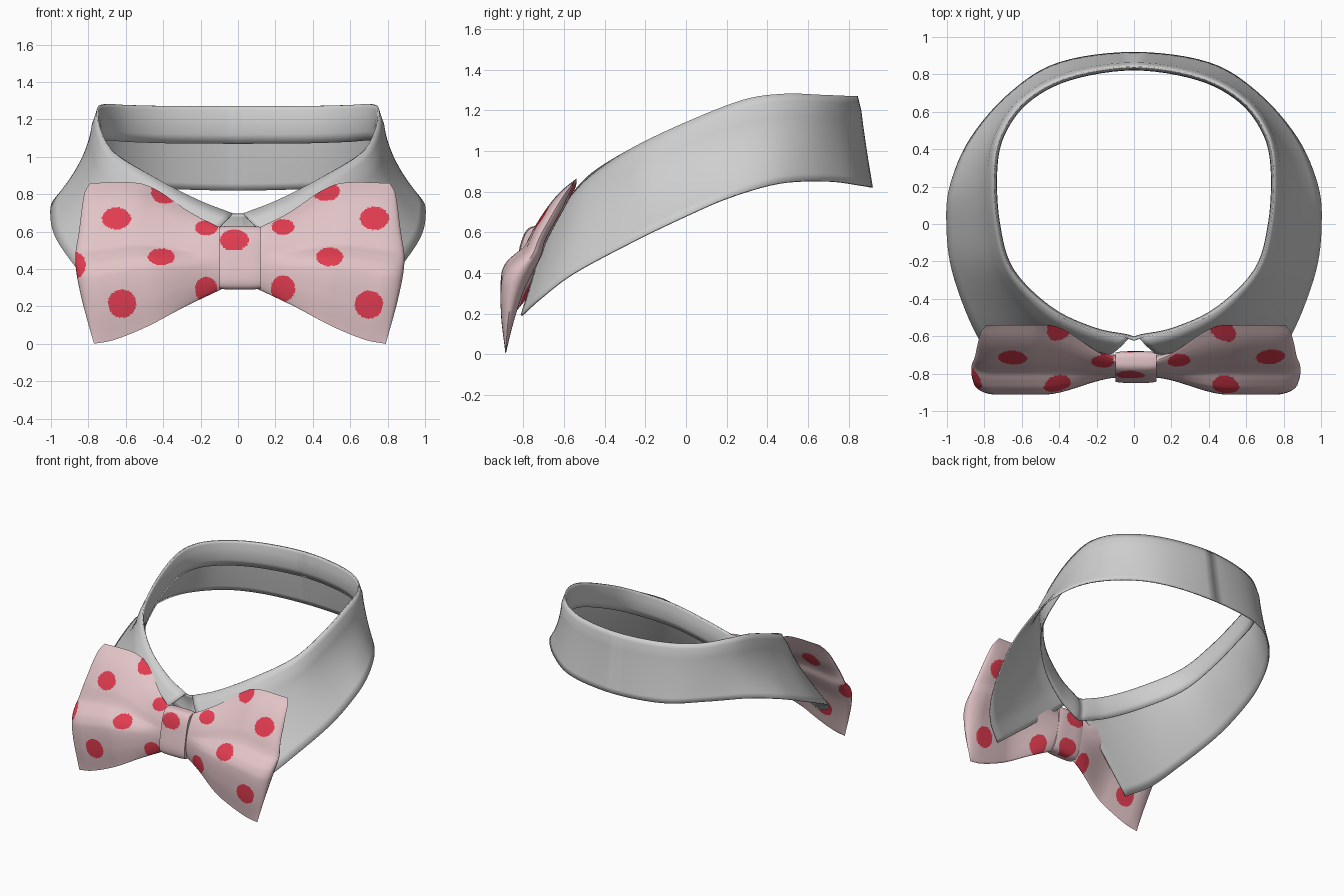
import bpy, bmesh, math

if "Cube" in bpy.data.objects:
    bpy.data.objects.remove(bpy.data.objects["Cube"])

def material(name, col):
    m = bpy.data.materials.new(name)
    m.diffuse_color = (*col, 1)
    m.use_nodes = True
    m.node_tree.nodes["Principled BSDF"].inputs["Base Color"].default_value = m.diffuse_color
    return m

GREY = material("collar grey", (0.62, 0.62, 0.62))
PINK = material("pale pink", (0.76, 0.55, 0.57))
RED = material("dot red", (0.75, 0.045, 0.08))

def curve(keys, t):
    """Smooth interpolation through (position, value) keys."""
    n = len(keys)
    i = 0
    while i < n - 2 and t > keys[i + 1][0]:
        i += 1
    def slope(k):
        a, b = keys[max(k - 1, 0)], keys[min(k + 1, n - 1)]
        return (b[1] - a[1]) / (b[0] - a[0])
    (x0, y0), (x1, y1) = keys[i], keys[i + 1]
    h = x1 - x0
    s = min(max((t - x0) / h, 0), 1)
    return ((2*s**3 - 3*s**2 + 1) * y0 + (s**3 - 2*s**2 + s) * h * slope(i)
            + (3*s**2 - 2*s**3) * y1 + (s**3 - s**2) * h * slope(i + 1))

def path_point(path, t):
    # extend across the mirror plane so the centre back stays smooth
    x, y, z = path[1]
    full = [(-x, y, z)] + path
    return [curve([(k - 1, p[a]) for k, p in enumerate(full)], t) for a in range(3)]

def loft(name, rows, closed, mats, rule=None, cap=False):
    """Skin a list of equally long point rows."""
    bm = bmesh.new()
    vs = [[bm.verts.new(p) for p in row] for row in rows]
    n = len(rows[0])
    for a, b in zip(vs, vs[1:]):
        for j in range(n if closed else n - 1):
            k = (j + 1) % n
            bm.faces.new((a[j], a[k], b[k], b[j]))
    if cap:
        bm.faces.new(vs[0])
        bm.faces.new(vs[-1])
    bmesh.ops.remove_doubles(bm, verts=bm.verts, dist=0.0005)
    bmesh.ops.recalc_face_normals(bm, faces=bm.faces)
    for f in bm.faces:
        f.smooth = True
        if rule:
            f.material_index = rule(f.calc_center_median())
    me = bpy.data.meshes.new(name)
    bm.to_mesh(me)
    bm.free()
    for m in mats:
        me.materials.append(m)
    ob = bpy.data.objects.new(name, me)
    bpy.context.collection.objects.link(ob)
    bpy.context.view_layer.objects.active = ob
    ob.select_set(True)
    bpy.ops.object.shade_smooth_by_angle(angle=math.radians(50))
    ob.select_set(False)
    return ob

# Collar: fold line and outer hem, from centre back to front point
fold = [(0, .84, 1.27), (.35, .785, 1.27), (.58, .66, 1.275), (.71, .48, 1.28), (.75, .28, 1.25),
        (.735, 0, 1.14), (.66, -.25, 1.02), (.45, -.46, .89), (.22, -.57, .77), (.03, -.61, .695)]
hem = [(0, .915, .82), (.40, .86, .83), (.66, .70, .85), (.87, .46, .84), (.98, .21, .77),
       (1.0, 0, .68), (.97, -.25, .56), (.86, -.55, .40), (.75, -.71, .28), (.60, -.81, .19)]
FLARE = [(0, 1.2), (2, 1.4), (3.5, 1.9), (5, 1.8), (7, 1.2), (9, 1.1)]
ROLL = [(0, .012), (3, .022), (6, .03), (8, .05), (9, .06)]

def mirrored(ob, thick):
    s = ob.modifiers.new("cloth thickness", 'SOLIDIFY')
    s.thickness, s.offset = thick, 0
    m = ob.modifiers.new("mirror", 'MIRROR')
    m.use_clip = True
    m.merge_threshold = 0.004

leaf_rows, stand_rows = [], []
for i in range(55):
    t = i / 6
    top, low = path_point(fold, t), path_point(hem, t)
    d = math.hypot(top[0], top[1] - .1)
    out = (top[0] / d, (top[1] - .1) / d)
    row = [tuple(top)]
    for k in range(1, 13):
        s = k / 12
        e = s ** curve(FLARE, t)
        roll = curve(ROLL, t) * (1 - s) * min(1, s * 6)
        row.append((top[0] + (low[0] - top[0]) * e + out[0] * roll,
                    top[1] + (low[1] - top[1]) * e + out[1] * roll,
                    top[2] + (low[2] - top[2]) * s))
    leaf_rows.append(row)
    drop = .20 - .02 * t / 9
    stand_rows.append([(top[0] - out[0] * .015 * math.sin(math.pi * s),
                        top[1] - out[1] * .015 * math.sin(math.pi * s),
                        top[2] - drop * s) for s in (0, .1, .3, .5, .75, 1)])
# The neck band closes at the centre front
stand_rows.append([(0, p[1] - .01, p[2]) for p in stand_rows[-1]])
mirrored(loft("collar_leaf", leaf_rows, False, [GREY]), .01)
mirrored(loft("collar_stand", stand_rows, False, [GREY]), .008)

# Polka dots: x, z, half width, half height
dots = [(-.65, .67, .077, .058), (-.39, .81, .075, .06), (-.41, .465, .072, .045),
        (-.87, .42, .055, .07), (-.62, .215, .076, .075), (-.17, .29, .06, .068),
        (-.17, .62, .06, .04), (.24, .625, .06, .042), (.47, .815, .075, .05),
        (.73, .67, .077, .062), (.49, .465, .072, .05), (.24, .295, .065, .07),
        (.70, .21, .075, .075)]

def dotted(spots):
    return lambda c: int(any(((c.x - x) / a) ** 2 + ((c.z - z) / b) ** 2 < 1
                             for x, z, a, b in spots))

def knot_rule(c):
    # one dot high on the front, another low on the back
    front = c.y < -.765 + .2 * (c.z - .46) or c.z > .5
    return dotted([(-.02, .555, .077, .057)] if front else [(.01, .34, .075, .06)])(c)

# Bow wings: lofted from the knot outwards
TOP = [(0, .61), (.25, .70), (.5, .82), (.65, .86), (1, .86)]
BOTTOM = [(0, .30), (.3, .20), (.6, .09), (.85, .02), (1, 0)]
EDGE = [(0, .80), (.06, .83), (.3, .86), (.48, .88), (.7, .85), (1, .78)]
FRONT = [(0, -.54), (.07, -.61), (.15, -.668), (.29, -.742), (.42, -.795), (.47, -.84),
         (.52, -.88), (.6, -.908), (.8, -.91), (1, -.89)]
BACK = [(0, -.54), (.2, -.62), (.35, -.69), (.45, -.715), (.63, -.79), (.8, -.84), (1, -.885)]
NV, NU = 116, 116

def wing_point(u, v, front, side):
    z0, z1 = curve(TOP, u), curve(BOTTOM, u)
    w = min(1, u / .55)
    w = w * w * (3 - 2 * w)
    round_end = math.sin(math.pi * v) ** .6 if 0 < v < 1 else 0
    mid0 = -.76 + .06 * (.5 - v)
    f = (1 - w) * (mid0 - .055 * round_end) + w * curve(FRONT, v)
    b = (1 - w) * (mid0 + .055 * round_end) + w * curve(BACK, v)
    thick = 1 if u < .85 else math.sqrt(max(0, 1 - ((u - .85) / .15) ** 2))
    mid, half = (f + b) / 2, (b - f) / 2 * thick
    x = .08 + (curve(EDGE, v) - .08) * u
    return (side * x + .01, mid - half if front else mid + half, z0 + (z1 - z0) * v)

for side, name in ((-1, "bow_wing_left"), (1, "bow_wing_right")):
    rows = [[wing_point(i / NU, j / NV, True, side) for j in range(NV + 1)]
            + [wing_point(i / NU, j / NV, False, side) for j in range(NV - 1, 0, -1)]
            for i in range(NU + 1)]
    loft(name, rows, True, [PINK, RED], dotted(dots))

# Knot: rounded band wrapped round the middle
knot = []
for i in range(33):
    s = i / 16 - 1
    puff = 1 - .10 * abs(s) ** 4
    ring = []
    for j in range(128):
        a = 2 * math.pi * j / 128
        c, d = math.cos(a), math.sin(a)
        sy = math.copysign(abs(c) ** .6, c) * .068 * puff
        sz = math.copysign(abs(d) ** .6, d) * .17 * (1 - .03 * abs(s) ** 4)
        ring.append((.01 + s * .11, -.765 + sy + .2 * sz, .46 + sz))
    knot.append(ring)
loft("bow_knot", knot, True, [PINK, RED], knot_rule, cap=True)
